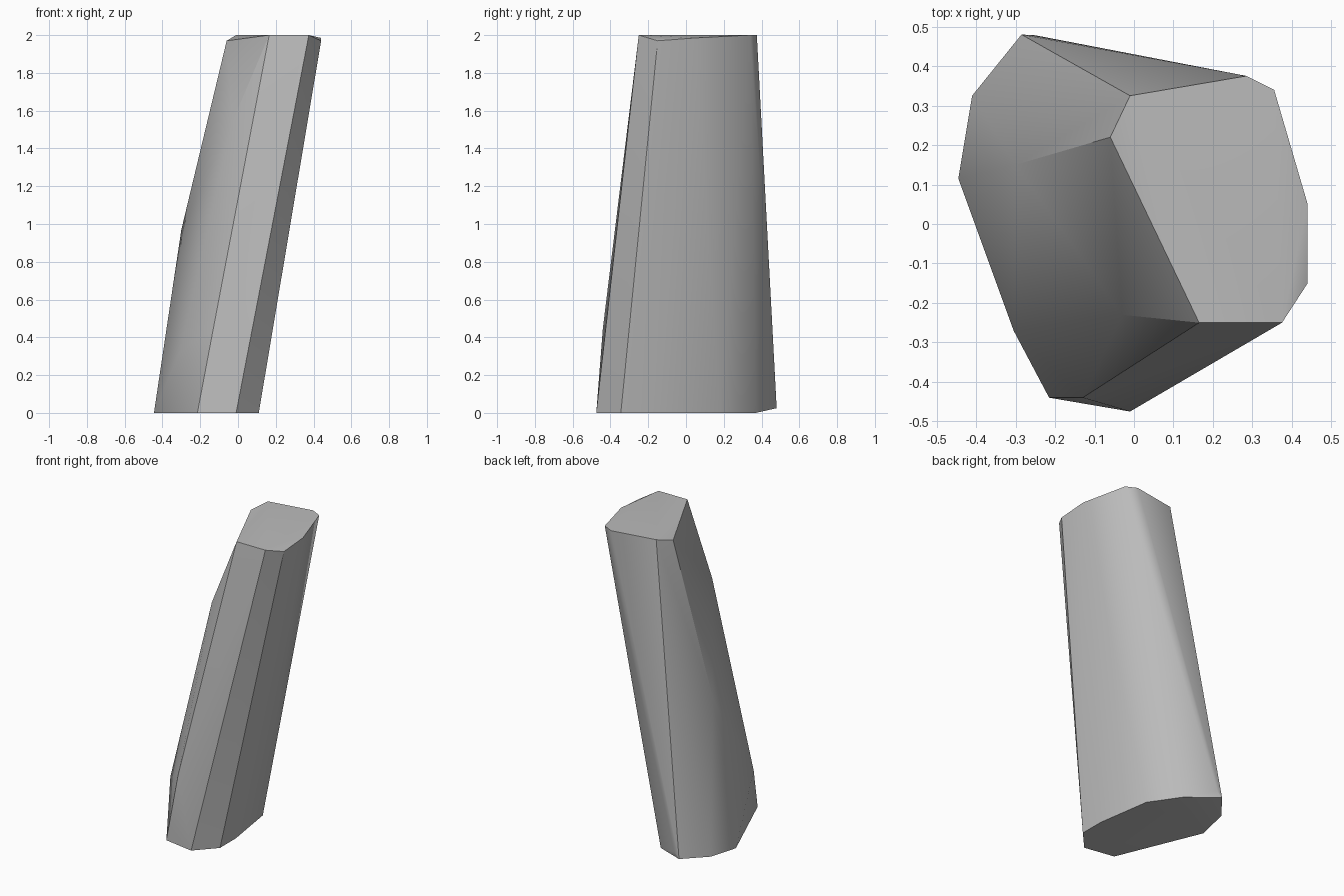
import bpy
import bmesh
import math

# Remove the default cube
default_cube = bpy.data.objects.get("Cube")
if default_cube:
    bpy.data.objects.remove(default_cube, do_unlink=True)


def make_material(name, colour):
    material = bpy.data.materials.new(name)
    material.use_nodes = True
    material.diffuse_color = colour
    shader = material.node_tree.nodes["Principled BSDF"]
    shader.inputs["Base Color"].default_value = colour
    return material


def make_hull(name, points, material):
    """Wrap a convex faceted skin around the corner points."""
    bm = bmesh.new()
    for point in points:
        bm.verts.new(point)
    result = bmesh.ops.convex_hull(bm, input=bm.verts[:])
    spare = [g for g in result["geom_interior"] if isinstance(g, bmesh.types.BMVert)]
    bmesh.ops.delete(bm, geom=spare, context="VERTS")
    # Merge triangles that lie in one plane
    bmesh.ops.dissolve_limit(bm, angle_limit=math.radians(1), verts=bm.verts[:], edges=bm.edges[:])
    bmesh.ops.recalc_face_normals(bm, faces=bm.faces[:])
    mesh = bpy.data.meshes.new(name)
    bm.to_mesh(mesh)
    bm.free()
    mesh.materials.append(material)
    obj = bpy.data.objects.new(name, mesh)
    bpy.context.collection.objects.link(obj)
    return obj


# Corners of the cut top, anticlockwise
top_rim = [
    (-0.01, 0.325, 2), (-0.06, 0.22, 1.97), (0.165, -0.25, 2), (0.375, -0.25, 2),
    (0.44, -0.15, 1.97), (0.44, 0.05, 1.985), (0.355, 0.34, 2), (0.285, 0.375, 2),
]

# Chipped corners along the leaning left side
side_chips = [
    (-0.03, -0.23, 1.54), (-0.3, 0.15, 0.97), (-0.13, -0.44, 0.45), (-0.305, -0.27, 0.33),
]

# Corners of the foot, anticlockwise
foot_rim = [
    (-0.445, 0.115, 0), (-0.215, -0.44, 0), (-0.01, -0.475, 0), (0.11, -0.345, 0),
    (0.11, -0.18, 0), (0.055, 0.18, 0), (-0.075, 0.37, 0), (-0.25, 0.478, 0.06),
    (-0.285, 0.48, 0.025), (-0.41, 0.325, 0.015),
]

# Leaning stone pillar
stone_grey = make_material("stone grey", (0.5, 0.5, 0.5, 1))
pillar = make_hull("stone_pillar", top_rim + side_chips + foot_rim, stone_grey)

# Soften shallow edges, keep steep ones crisp
bpy.ops.object.select_all(action="DESELECT")
pillar.select_set(True)
bpy.context.view_layer.objects.active = pillar
bpy.ops.object.shade_smooth_by_angle(angle=math.radians(30))
